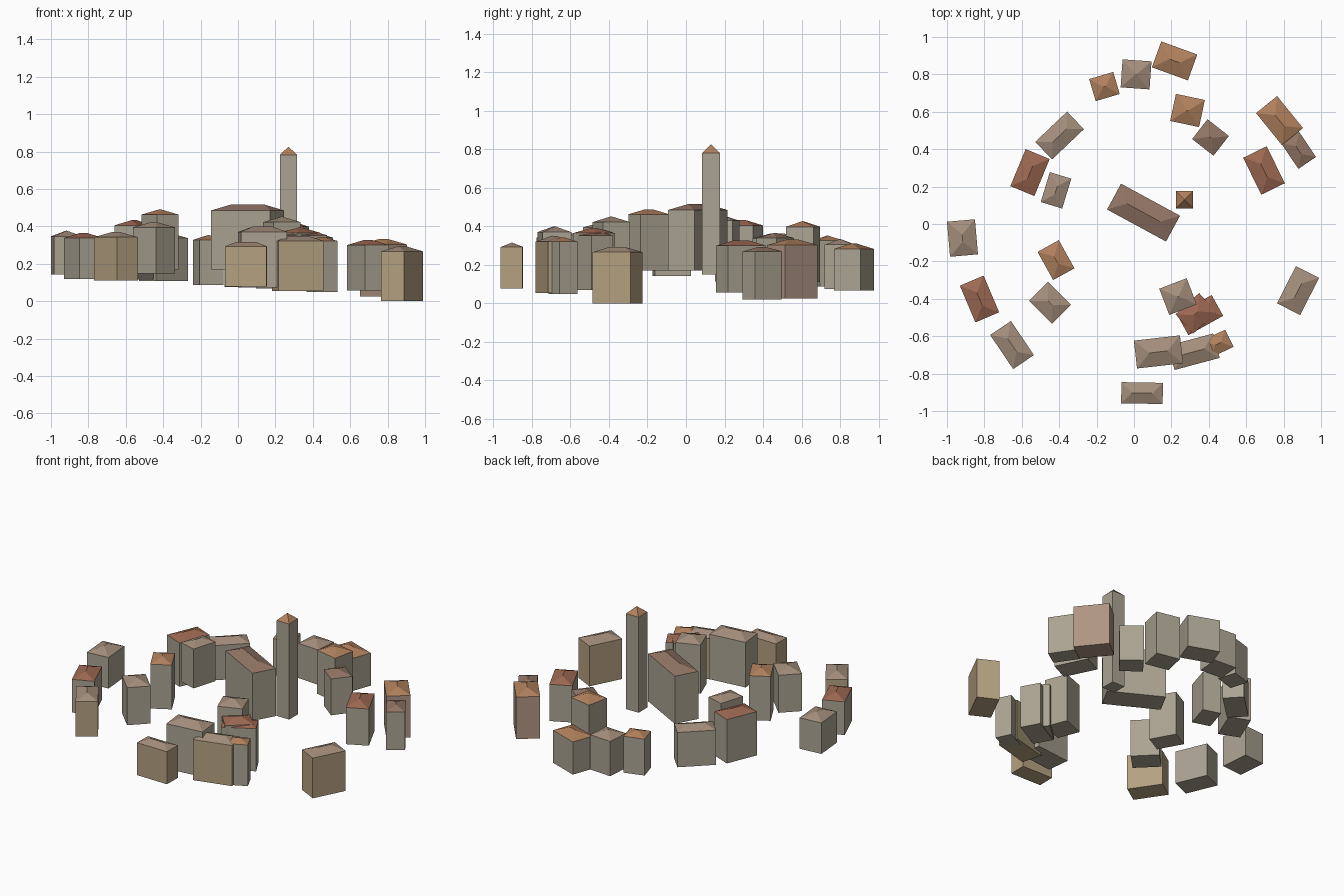
import bpy, bmesh
from math import radians
from mathutils import Matrix

if "Cube" in bpy.data.objects:
    bpy.data.objects.remove(bpy.data.objects["Cube"])


def material(name, rgb):
    m = bpy.data.materials.new(name)
    m.diffuse_color = (*rgb, 1)
    m.use_nodes = True
    m.node_tree.nodes["Principled BSDF"].inputs["Base Color"].default_value = m.diffuse_color
    return m


WALL = {
    "stone": material("wall_stone", (0.41, 0.37, 0.29)),
    "tan": material("wall_tan", (0.46, 0.36, 0.22)),
    "pink": material("wall_pink", (0.43, 0.30, 0.23)),
}
ROOF = {
    "orange": material("roof_orange", (0.44, 0.22, 0.11)),
    "red": material("roof_red", (0.34, 0.14, 0.085)),
    "grey": material("roof_grey", (0.37, 0.27, 0.20)),
    "brown": material("roof_brown", (0.29, 0.18, 0.13)),
}


def house(name, x, y, length, width, angle, base, eave, roof="grey", wall="stone", pitch=0.2):
    """Closed block with a hipped roof; the ridge runs along the length."""
    bm = bmesh.new()
    a, b = length / 2, width / 2
    ring = [(-a, -b), (a, -b), (a, b), (-a, b)]
    lo = [bm.verts.new((u, v, base)) for u, v in ring]
    hi = [bm.verts.new((u, v, eave)) for u, v in ring]
    bm.faces.new(lo[::-1])
    for i in range(4):
        j = (i + 1) % 4
        bm.faces.new((lo[i], lo[j], hi[j], hi[i]))
    # hipped roof, or a pyramid when the plan is square
    r, top = a - b, eave + pitch * width
    if r > 0.001:
        p, q = bm.verts.new((-r, 0, top)), bm.verts.new((r, 0, top))
        slopes = [(hi[0], hi[1], q, p), (hi[1], hi[2], q), (hi[2], hi[3], p, q), (hi[3], hi[0], p)]
    else:
        p = bm.verts.new((0, 0, top))
        slopes = [(hi[i], hi[(i + 1) % 4], p) for i in range(4)]
    for s in slopes:
        bm.faces.new(s).material_index = 1
    bm.transform(Matrix.Translation((x, y, 0)) @ Matrix.Rotation(radians(angle), 4, "Z"))
    me = bpy.data.meshes.new(name)
    bm.to_mesh(me)
    bm.free()
    me.materials.append(WALL[wall])
    me.materials.append(ROOF[roof])
    bpy.context.collection.objects.link(bpy.data.objects.new(name, me))


# main hall and bell tower in the middle
house("main_hall", .051, .061, .359, .157, -28.5, .17, .485, "brown")
house("tower", .27, .13, .092, .092, 0, .15, .782, "orange", pitch=0.48)

# houses on the left: x, y, length, width, angle, base, eave
left = [
    (-.917, -.075, .188, .15, 95, .142, .347, "grey"),
    (-.556, .275, .214, .139, 67.5, .115, .405, "red"),
    (-.398, .473, .235, .13, 43.5, .107, .337, "grey"),
    (-.417, .18, .167, .12, 73, .17, .43, "grey"),
    (-.417, -.193, .172, .13, -61, .17, .463, "orange"),
    (-.826, -.401, .213, .138, -67, .118, .338, "red"),
    (-.449, -.422, .174, .143, -45, .147, .395, "grey"),
    (-.652, -.647, .22, .134, -56, .11, .342, "grey", "tan"),
]
# houses along the back
back = [
    (-.158, .735, .134, .123, 16.5, .087, .328, "orange"),
    (.011, .80, .155, .15, -4, .075, .305, "grey"),
    (.217, .872, .205, .147, -20, .067, .283, "orange"),
    (.286, .607, .158, .148, -12, .11, .398, "orange"),
    (.409, .4625, .145, .134, -38, .10, .34, "brown"),
]
# houses on the right
right = [
    (.778, .553, .22, .145, -51, .025, .303, "orange", "pink"),
    (.88, .395, .165, .114, -56, .02, .27, "brown"),
    (.695, .286, .22, .14, -64, .057, .30, "red"),
    (.877, -.356, .223, .139, 63, 0, .266, "grey", "tan"),
]
# cluster at the front
front = [
    (.235, -.388, .157, .15, 21, .10, .422, "grey"),
    (.353, -.487, .213, .127, 29, .07, .352, "red"),
    (.332, -.478, .17, .14, 42, .075, .365, "red"),
    (.131, -.684, .248, .15, 6.5, .072, .37, "grey"),
    (.32, -.683, .25, .135, 15, .053, .322, "grey", "tan"),
    (.449, -.64, .135, .102, 26, .05, .322, "orange"),
    (.043, -.904, .222, .113, -1, .078, .293, "grey", "tan"),
]
for side, rows in (("left", left), ("back", back), ("right", right), ("front", front)):
    for n, row in enumerate(rows, 1):
        house(f"{side}_house_{n}", *row)
